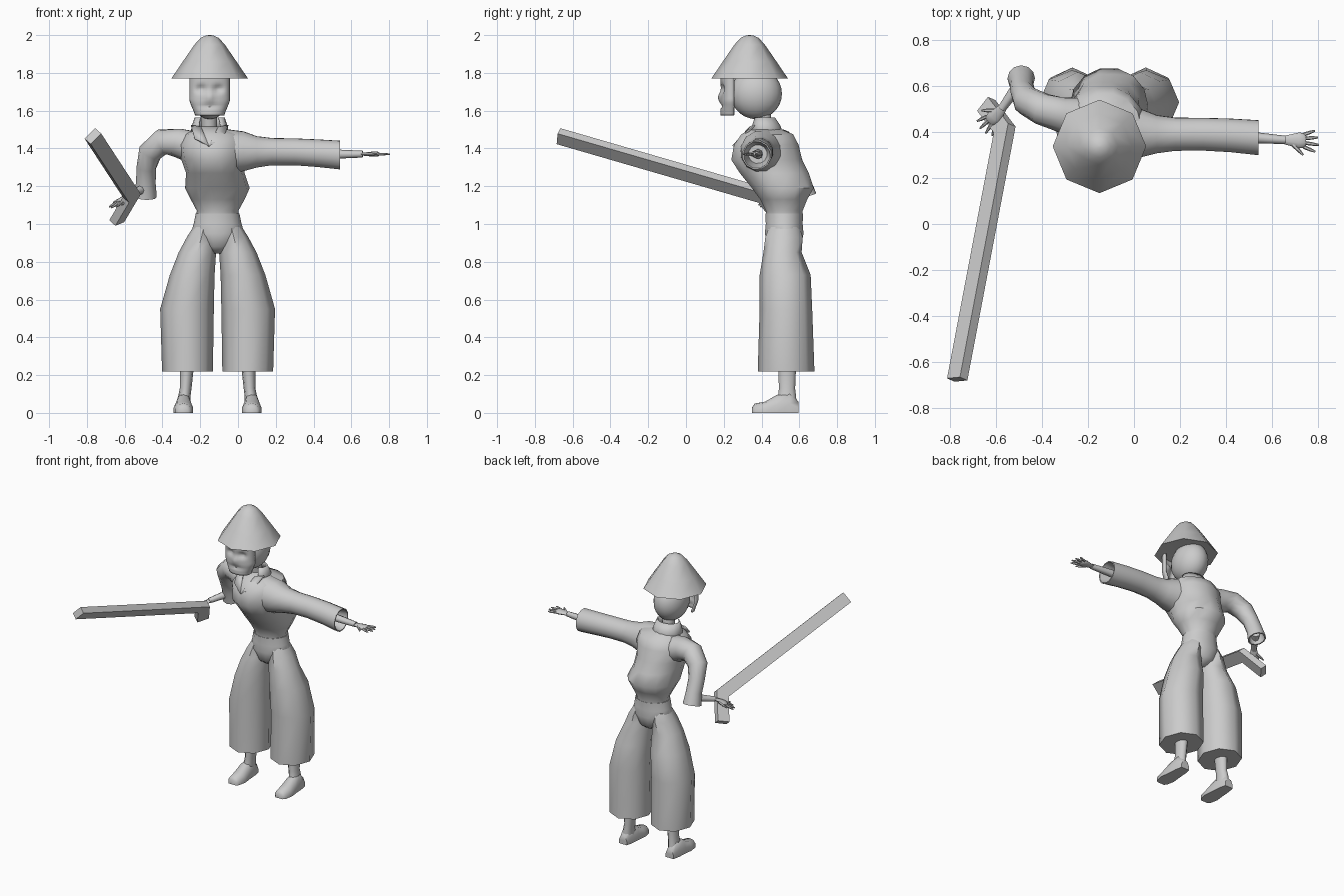
import bpy, bmesh, math
from mathutils import Vector as V

if "Cube" in bpy.data.objects:
    bpy.data.objects.remove(bpy.data.objects["Cube"])

GREY = bpy.data.materials.new("plain_grey")
GREY.diffuse_color = (0.6, 0.6, 0.6, 1)
GREY.use_nodes = True
GREY.node_tree.nodes["Principled BSDF"].inputs["Base Color"].default_value = GREY.diffuse_color
MID = -0.108  # centre line of hips and legs


def finish(name, bm, angle=50):
    bmesh.ops.remove_doubles(bm, verts=bm.verts, dist=1e-5)
    bmesh.ops.recalc_face_normals(bm, faces=bm.faces)
    me = bpy.data.meshes.new(name)
    bm.to_mesh(me)
    bm.free()
    me.materials.append(GREY)
    ob = bpy.data.objects.new(name, me)
    bpy.context.collection.objects.link(ob)
    bpy.ops.object.select_all(action='DESELECT')
    ob.select_set(True)
    bpy.context.view_layer.objects.active = ob
    if angle:
        bpy.ops.object.shade_smooth_by_angle(angle=math.radians(angle))
    return ob


def skin(name, rings, caps=(True, True), angle=50):
    """Join equal-length closed rings of points into one surface."""
    bm = bmesh.new()
    vs = [[bm.verts.new(p) for p in r] for r in rings]
    n = len(vs[0])
    for a, b in zip(vs, vs[1:]):
        for i in range(n):
            j = (i + 1) % n
            bm.faces.new((a[i], a[j], b[j], b[i]))
    for on, r in zip(caps, (vs[0], vs[-1])):
        if on:
            bm.faces.new(r)
    return finish(name, bm, angle)


def stack(name, rows, n=12, turn=0.0, caps=(True, True), angle=50, mirror=False):
    """Rows are z, x_min, x_max, y_min, y_max of level elliptical rings."""
    rings = []
    for z, x0, x1, y0, y1 in rows:
        if mirror:
            x0, x1 = 2 * MID - x1, 2 * MID - x0
        rings.append([((x0 + x1) / 2 + (x1 - x0) / 2 * math.cos(t),
                       (y0 + y1) / 2 + (y1 - y0) / 2 * math.sin(t), z)
                      for t in (turn + math.tau * i / n for i in range(n))])
    return skin(name, rings, caps, angle)


def tube(name, rows, n=10, flat=1.0, dirs=None, caps=(True, True)):
    """Rows are x, y, z, radius along a path; flat scales the vertical radius."""
    pts = [V(r[:3]) for r in rows]
    rings = []
    for i, r in enumerate(rows):
        d = (dirs[i] if dirs else pts[min(i + 1, len(pts) - 1)] - pts[max(i - 1, 0)]).normalized()
        ref = V((0, 0, 1)) if abs(d.z) < 0.9 else V((0, 1, 0))
        if dirs:
            ref = V((0, 1, 0.3))
        u = d.cross(ref).normalized()
        w = u.cross(d).normalized()
        rings.append([pts[i] + r[3] * (u * math.cos(t) + w * flat * math.sin(t))
                      for t in (math.tau * k / n for k in range(n))])
    return skin(name, rings, caps)


# Conical hat, eight sided
hat = [(1.775, .16), (1.77, .203), (1.86, .142), (1.95, .080), (1.985, .048), (1.997, .022), (2.0, .004)]
stack("hat", [(z, -.15 - r, -.15 + r, .337 - r, .337 + r) for z, r in hat], 8)

# Head and neck
bm = bmesh.new()
bmesh.ops.create_uvsphere(bm, u_segments=20, v_segments=14, radius=1)
for v in bm.verts:
    v.co = V((v.co.x * .106 - .15, v.co.y * .136 + .372, v.co.z * .135 + 1.69))
finish("head", bm)
tube("neck", [(-.15, .43, 1.42, .045), (-.152, .42, 1.5, .04), (-.152, .405, 1.59, .042)], 12)

# Face mask: curved shell with eye hollows, nose and mouth groove
bm = bmesh.new()
NU, NV = 20, 18
grid = []
for j in range(NV + 1):
    z = 1.575 + .205 * j / NV
    half = .078 + .029 * min(1, max(0, (z - 1.58) / .07))
    row = []
    for i in range(NU + 1):
        t = math.pi * (i / NU - .5)
        x = half * math.sin(t)
        y = .255 - .072 * math.cos(t) ** .7
        bump = lambda cx, cz, sx, sz: math.exp(-((x - cx) / sx) ** 2 - ((z - cz) / sz) ** 2)
        y += .022 * (bump(-.045, 1.715, .025, .02) + bump(.045, 1.715, .025, .02))
        y += .012 * bump(0, 1.625, .05, .008) - .014 * bump(0, 1.67, .018, .025)
        row.append(bm.verts.new((x - .15, y, z)))
    grid.append(row)
for a, b in zip(grid, grid[1:]):
    for i in range(NU):
        bm.faces.new((a[i], a[i + 1], b[i + 1], b[i]))
mask = finish("face_mask", bm)
mask.modifiers.new("thickness", 'SOLIDIFY').thickness = .012

# Loose jacket body
stack("jacket", [
    (1.03, -.222, .005, .42, .62), (1.07, -.218, .002, .42, .62), (1.13, -.25, .035, .39, .645),
    (1.19, -.28, .062, .345, .68), (1.27, -.275, .035, .28, .655), (1.34, -.30, .04, .235, .62),
    (1.42, -.31, .05, .25, .60), (1.475, -.28, .03, .29, .57), (1.50, -.23, -.06, .33, .51),
    (1.515, -.20, -.10, .37, .48)], 14)

# Standing collar, open at the front, with two lapels
bm = bmesh.new()
levels = []
for z, rx, ry, cy in ((1.46, .105, .10, .42), (1.52, .095, .085, .415), (1.565, .08, .06, .41)):
    levels.append([bm.verts.new((-.15 + rx * math.sin(t), cy + ry * math.cos(t), z))
                   for t in (math.radians(-140 + 28 * k) for k in range(11))])
for a, b in zip(levels, levels[1:]):
    for i in range(10):
        bm.faces.new((a[i], a[i + 1], b[i + 1], b[i]))
for s in (-1, 1):
    bm.faces.new([bm.verts.new(p) for p in (
        (-.155, .245, 1.415), (-.155 + s * .075, .285, 1.455),
        (-.15 + s * .1, .36, 1.525), (-.15 + s * .045, .335, 1.515))])
collar = finish("collar", bm, 30)
collar.modifiers.new("thickness", 'SOLIDIFY').thickness = .008

# Wide trousers: hips and two eight-sided legs
stack("hips", [(.845, MID - .03, MID + .03, .48, .56), (.88, MID - .085, MID + .085, .43, .61),
               (.95, -.25, .034, .415, .625), (1.0, -.235, .019, .42, .62),
               (1.055, -.224, .008, .418, .622)], 14)
for side, flip in (("left", False), ("right", True)):
    stack(side + "_trouser_leg", [
        (.22, -.083, .186, .38, .68), (.55, -.088, .196, .39, .668), (.73, -.092, .145, .39, .66),
        (.85, -.10, .098, .41, .612), (.93, -.10, .055, .42, .618), (.985, -.09, .02, .44, .60)],
        8, mirror=flip)
    # Ankle and foot
    stack(side + "_ankle", [(.03, .035, .105, .47, .59), (.09, .035, .1, .485, .585),
                            (.13, .03, .092, .49, .58), (.24, .018, .092, .485, .585)], 10, mirror=flip)
    foot = [(.35, .055, .03), (.365, .082, .05), (.42, .104, .06), (.48, .09, .095),
            (.55, .08, .11), (.595, .06, .06)]
    fx = 2 * MID - .073 if flip else .073
    skin(side + "_foot", [[(fx + w / 2 * a, y, h * b) for a, b in (
        (-1, 0), (1, 0), (1, .45), (.6, .9), (0, 1), (-.6, .9), (-1, .45))] for y, w, h in foot])

# Left sleeve, reaching straight out, with a hollow cuff
X = V((1, 0, 0))
sleeve = [(-.06, .405, 1.385, .12), (.03, .395, 1.385, .108), (.10, .39, 1.382, .085),
          (.18, .39, 1.383, .074), (.30, .39, 1.382, .073), (.42, .385, 1.375, .075),
          (.54, .375, 1.365, .078), (.54, .375, 1.365, .071), (.44, .38, 1.37, .05)]
tube("left_sleeve", sleeve, 12, dirs=[X] * 9)

# Right sleeve, bent back and down
right = [(-.22, .46, 1.40, .09), (-.32, .475, 1.43, .078), (-.40, .50, 1.435, .07),
         (-.465, .535, 1.38, .064), (-.485, .575, 1.30, .052), (-.488, .61, 1.22, .052),
         (-.49, .632, 1.145, .06), (-.49, .632, 1.145, .052), (-.489, .615, 1.21, .035)]
steps = [(-1, .1, .2), (-1, .2, .2), (-1, .4, -.4), (-.6, .5, -1), (-.1, .45, -1),
         (-.05, .35, -1), (-.05, .3, -1), (-.05, .3, -1), (-.05, .3, -1)]
tube("right_sleeve", right, 12, dirs=[V(s) for s in steps])


def hand(side, wrist, fwd, across, elbow):
    """Forearm, palm and five fingers laid out from the wrist."""
    w, f, a = V(wrist), V(fwd).normalized(), V(across).normalized()
    tube(side + "_forearm", [(*V(elbow), .027), (*w, .018)], 8)
    tube(side + "_palm", [(*(w + f * d), r) for d, r in
         ((-.01, .018), (.025, .026), (.055, .034), (.08, .032), (.088, .02))], 10, .42)
    for k, (off, length) in enumerate(((-.028, .05), (-.010, .066), (.009, .062), (.026, .048))):
        p = w + f * .078 + a * off
        q = p + f * length + a * off * .7
        tube(f"{side}_finger_{k + 1}", [(*p, .0085), (*p.lerp(q, .6), .0075), (*q, .004)], 6)
    p = w + f * .03 - a * .018
    q = p + f * .045 - a * .045
    tube(side + "_thumb", [(*p, .01), (*p.lerp(q, .6), .008), (*q, .004)], 6)


hand("left", (.66, .365, 1.37), (1, -.03, 0), (0, 1, 0), (.46, .38, 1.37))
hand("right", (-.575, .50, 1.155), (-.55, -.65, -.45), (.7, -.7, .1), (-.49, .62, 1.19))

# Bent wooden sword: rectangular section mitred at the grip
tip, bend, end = V((-.768, -.675, 1.465)), V((-.562, .41, 1.15)), V((-.642, .515, 1.015))
d1, d2 = (bend - tip).normalized(), (end - bend).normalized()
slide = lambda p, d, c, nrm: p + d * ((c - p).dot(nrm) / d.dot(nrm))
corners = [V((x, 0, z)) for x, z in ((.01, .045), (.045, .012), (-.01, -.045), (-.045, -.012))]
start = [slide(tip + c, d1, tip, d1) for c in corners]
mitre = [slide(p, d1, bend, (d1 + d2).normalized()) for p in start]
skin("wooden_sword", [start, mitre, [slide(p, d2, end, d2) for p in mitre]], angle=0)
